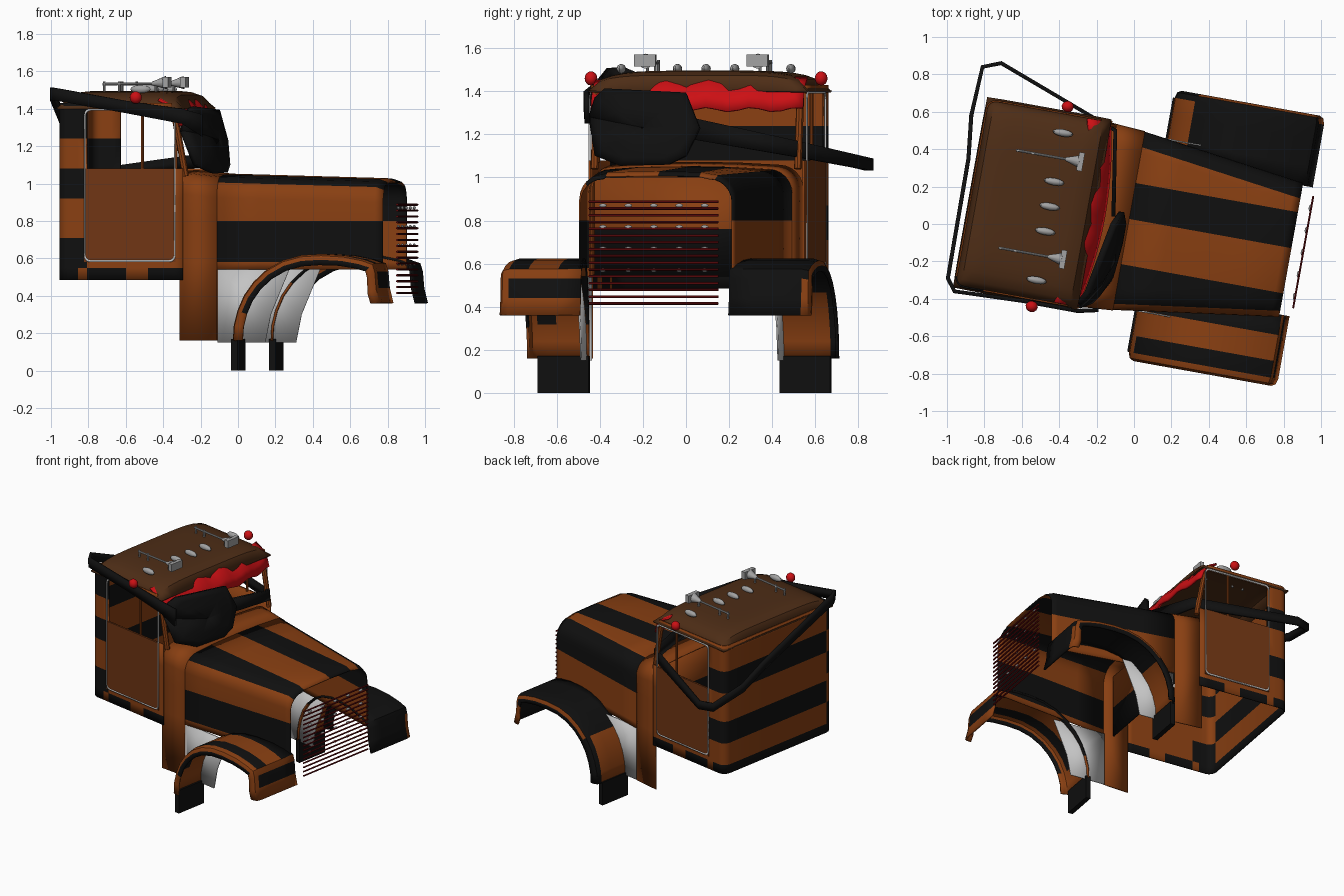
import bpy, bmesh, math
from mathutils import Matrix, Vector

if "Cube" in bpy.data.objects:
    bpy.data.objects.remove(bpy.data.objects["Cube"])

# the truck's nose points to +x, turned slightly towards the front
ROT = Matrix.Rotation(math.radians(-10.2), 4, 'Z') @ Matrix.Translation((0, 0.012, 0))
COL = {"orange": (.25, .05, .006), "black": (.005, .005, .005), "roof_brown": (.075, .026, .008),
       "door_brown": (.16, .036, .007), "bright_red": (.6, .005, .007), "dark_red": (.15, .004, .005),
       "panel_grey": (.55, .55, .55), "silver": (.36, .36, .36)}
MATS = {}
for n, c in COL.items():
    MATS[n] = bpy.data.materials.new(n)
    MATS[n].diffuse_color = (*c, 1)
NAMES = list(COL)


def finish(name, bm, rot=True, thick=0, angle=35):
    bmesh.ops.recalc_face_normals(bm, faces=bm.faces)
    if rot:
        bmesh.ops.transform(bm, matrix=ROT, verts=bm.verts)
    me = bpy.data.meshes.new(name)
    bm.to_mesh(me)
    bm.free()
    for n in NAMES:
        me.materials.append(MATS[n])
    ob = bpy.data.objects.new(name, me)
    bpy.context.collection.objects.link(ob)
    if thick:
        mod = ob.modifiers.new("thickness", 'SOLIDIFY')
        mod.thickness, mod.offset = thick, 0
    bpy.ops.object.select_all(action='DESELECT')
    ob.select_set(True)
    bpy.context.view_layer.objects.active = ob
    bpy.ops.object.shade_smooth_by_angle(angle=math.radians(angle))
    return ob


def sheet(name, rows, rule, thick=.008, rot=True):
    """Skin rows of points; rule(centre, row, column) gives a colour, or None for a hole."""
    bm = bmesh.new()
    vs = [[bm.verts.new(p) for p in r] for r in rows]
    for i in range(len(rows) - 1):
        for j in range(len(rows[0]) - 1):
            q = (vs[i][j], vs[i][j + 1], vs[i + 1][j + 1], vs[i + 1][j])
            col = rule(sum((v.co for v in q), Vector((0, 0, 0))) / 4, i, j)
            if col:
                bm.faces.new(q).material_index = NAMES.index(col)
    bmesh.ops.delete(bm, geom=[v for v in bm.verts if not v.link_faces], context='VERTS')
    return finish(name, bm, rot, thick)


def poly(name, pts, col, thick=.008):
    bm = bmesh.new()
    bm.faces.new([bm.verts.new(p) for p in pts]).material_index = NAMES.index(col)
    return finish(name, bm, True, thick)


def box(name, lo, hi, col):
    bm = bmesh.new()
    bmesh.ops.create_cube(bm, size=1)
    for v in bm.verts:
        v.co = [(a + b) / 2 + c * (b - a) for a, b, c in zip(lo, hi, v.co)]
    for f in bm.faces:
        f.material_index = NAMES.index(col)
    return finish(name, bm)


def ball(name, c, s, col):
    bm = bmesh.new()
    bmesh.ops.create_uvsphere(bm, u_segments=12, v_segments=8, radius=1,
                              matrix=Matrix.Translation(c) @ Matrix.Diagonal((*s, 1)))
    for f in bm.faces:
        f.material_index = NAMES.index(col)
    return finish(name, bm)


def rod(name, a, b, r, col, r2=None, seg=8):
    a, b = Vector(a), Vector(b)
    bm = bmesh.new()
    m = Matrix.Translation((a + b) / 2) @ (b - a).to_track_quat('Z', 'Y').to_matrix().to_4x4()
    bmesh.ops.create_cone(bm, cap_ends=True, segments=seg, radius1=r,
                          radius2=r if r2 is None else r2, depth=(b - a).length, matrix=m)
    for f in bm.faces:
        f.material_index = NAMES.index(col)
    return finish(name, bm)


# hood and cowl: arched cross-sections
def arch(u, w, h, zb):
    arc = [(w - .11 * (1 - math.cos(a)), h - .12 + .11 * math.sin(a))
           for a in (math.radians(k * 15) for k in range(7))]
    half = [(w, zb), (w, .58), (w, .8)] + arc
    right = [(u, -v, z) for v, z in half]
    left = [(u, v, z) for v, z in reversed(half)]
    return right + [(u, -.235, h), (u, .01, h + .004), (u, .205, h)] + left


def hood_rule(c, i, j):
    black = j == 1 or 6 <= j <= 9 or j == 11 or 14 <= j <= 19
    return "black" if black else "orange"


hood = [arch(-.03 + .88 * t, .48 - .12 * t, 1.045 - .025 * t - (.015 if t == 1 else 0), .54)
        for t in (0, .25, .5, .75, .95, 1)]
sheet("hood", hood, hood_rule)
sheet("cowl", [arch(-.23, .497, 1.065, .16), arch(-.03, .483, 1.045, .16)], lambda c, i, j: "orange")
sheet("firewall", [[(-.1, v, z) for v in (-.46, .46)] for z in (.54, .76, 1.0)],
      lambda c, i, j: "black" if c.z < .76 else "orange")

# cab wall with open side windows and banded paint
plan = [(u, -.505) for u in (-.21, -.27, -.4, -.52, -.62, -.73, -.78, -.835)]
plan += [(-.835 - .05 * math.sin(a), -.455 - .05 * math.cos(a)) for a in (.4, .8, 1.2, 1.57)]
plan += [(u, -v) for u, v in reversed(plan)]


def cab_rule(c, i, j):
    side = abs(c.y) > .5
    if side and -.73 < c.x < -.27 and 1.08 < c.z < 1.39:
        return None
    if side and c.x > -.27 and c.z > 1.08:
        return None
    if c.z < .55:
        return "black" if j % 3 != 2 or not side else "orange"
    bands = ((.55, .71), (.92, 1.08), (1.24, 1.45)) if c.y < -.44 else ((.71, .87), (1.08, 1.24))
    return "black" if c.x < -.72 and any(a < c.z < b for a, b in bands) else "orange"


sheet("cab_wall", [[(u, v, z) for u, v in plan]
                   for z in (.485, .55, .71, .87, .92, 1.08, 1.24, 1.39, 1.43)], cab_rule)


# domed roof
def dome(x, n):
    return max(0.0, 1 - min(1.0, abs(x)) ** n) ** .6


us = [-.89 + .67 * k / 16 for k in range(17)]
vs = [-.515 + 1.03 * k / 20 for k in range(21)]
sheet("roof", [[(u, v, 1.4 + .09 * dome(v / .515, 5) * dome((u + .555) / .335, 8))
                for v in vs] for u in us], lambda c, i, j: "roof_brown", .012)

# red visor band above the windshield
prof = [(-.285, 1.455), (-.235, 1.43), (-.185, 1.375), (-.165, 1.315)]
sheet("visor", [[(u - .06 * (v / .5) ** 2, v, z + .01 * math.sin(v * 30))
                 for v in [k * .05 for k in range(-10, 11)]] for u, z in prof],
      lambda c, i, j: "bright_red", .015)

for s, side in ((-1, "right"), (1, "left")):
    # doors with a pale outline, window bar and windshield post
    box(side + "_door", (-.745, s * .51 - .005, .58), (-.25, s * .51 + .005, 1.08), "door_brown")
    r, ring = .03, []
    for cu, cz, a0 in ((-.28, 1.37, 0), (-.715, 1.37, 90), (-.715, .61, 180), (-.28, .61, 270)):
        ring += [(cu + r * math.cos(math.radians(a0 + k)), cz + r * math.sin(math.radians(a0 + k)))
                 for k in (0, 30, 60, 90)]
    ring.append(ring[0])
    mid = (-.5, .99)
    sheet(side + "_door_outline",
          [[(mid[0] + (u - mid[0]) * k, s * .513, mid[1] + (z - mid[1]) * k) for u, z in ring] for k in (1, .975)],
          lambda c, i, j: "panel_grey", .008)
    rod(side + "_window_bar", (-.43, s * .503, 1.07), (-.43, s * .503, 1.4), .009, "orange")
    rod(side + "_windshield_post", (-.2, s * .48, 1.04), (-.27, s * .48, 1.42), .018, "orange")
    poly(side + "_lower_panel", [(u, s * .465, z) for u, z in
         ((-.03, .15), (.23, .15), (.26, .3), (.36, .54), (-.03, .54))], "panel_grey")
    box(side + "_mudflap", (.085, min(s * .45, s * .69), 0), (.12, max(s * .45, s * .69), .17), "black")

    # arched fenders with a rolled outer lip
    arc = [(.1, .16), (.105, .24), (.125, .32), (.16, .40), (.21, .47), (.28, .535), (.37, .585),
           (.47, .612), (.58, .618), (.7, .61), (.8, .59), (.86, .57), (.872, .53), (.88, .44), (.9, .36)]
    rows = []
    for u, z in arc:
        inner = .45 - .1 * min(1, (u - .1) / .75)
        d = (Vector((.5, .2)) - Vector((u, z))).normalized() * .055
        if z < .18 or z < .4 and u > .8:
            d.y = 0
        row = [(u, s * v, z) for v in (inner, .46, .53, .6, .69)]
        row += [(u + d.x * .15, s * .718, z + d.y * .15), (u + d.x * .5, s * .728, z + d.y * .5),
                (u + d.x, s * .728, z + d.y)]
        rows.append(row)

    def fender_rule(c, i, j, s=s):
        if s < 0:
            if i >= 11:
                return "black" if i == 12 and j < 4 else "orange"
            return "black" if j in (0, 3, 6) and i > 1 else "orange"
        if i < 4:
            return "orange" if j < 4 else "black"
        return "orange" if j == 5 or (i > 11 and j > 3) else "black"
    sheet(side + "_fender", rows, fender_rule, .012)

    # roof horn and red side lamp
    v = s * .265
    rod(side + "_horn_tube", (-.69, v, 1.532), (-.4, v, 1.535), .007, "silver")
    rod(side + "_horn_bell", (-.42, v, 1.535), (-.345, v, 1.54), .01, "silver", .035, 12)
    box(side + "_horn_mouth", (-.355, v - .05, 1.515), (-.325, v + .05, 1.57), "silver")
    for k, u in enumerate((-.68, -.6, -.4)):
        rod(f"{side}_horn_stand_{k}", (u, v, 1.47), (u, v, 1.545), .007, "silver")
    ball(side + "_side_lamp", (-.46, s * .543, 1.46), (.033, .03, .033), "bright_red")

# roof marker lights
for k, v in enumerate((-.4, -.135, 0, .135, .4)):
    ball(f"marker_light_{k}", (-.46, v, 1.505), (.055, .02, .022), "silver")

# grille bars and studs
for k in range(16):
    z = .415 + k * .0315
    rod(f"grille_bar_{k}", (.917, -.305, z), (.917, .305, z), .006, "dark_red", seg=6)
for k in range(20):
    ball(f"grille_stud_{k}", (.912, -.24 + .12 * (k % 5), .57 + .1 * (k // 5)), (.008, .018, .009), "silver")

# black patch over the right half of the windshield
edge = [(-.50, 1.28), (-.47, 1.37), (-.42, 1.41), (-.03, 1.39), (.04, 1.23), (-.02, 1.10),
        (-.1, 1.06), (-.33, 1.055), (-.46, 1.1)]
edge.append(edge[0])


def on_patch(v, z):
    return (-.055 - .2 * max(0, z - 1.12) - .13 * (max(0, -v - .2) / .3) ** 2, v, z)


sheet("windshield_patch", [[on_patch(-.23 + (v + .23) * k, 1.23 + (z - 1.23) * k) for v, z in edge]
                           for k in (1, .8, .5, .02)], lambda c, i, j: "black", .03)

# strap running from the patch all round the cab (unrotated frame)
strap = [(-.11, .04, 1.225, .05), (-.1, .5, 1.135, .038), (-.71, .86, 1.06, .028), (-.81, .84, 1.06, .028),
         (-.87, .58, 1.12, .028), (-.885, .35, 1.21, .03), (-.995, -.29, 1.48, .033),
         (-.96, -.36, 1.475, .033), (-.6, -.41, 1.41, .033), (-.3, -.465, 1.36, .04), (-.19, -.46, 1.31, .06)]
sheet("patch_strap", [[(x, y, z - h) for x, y, z, h in strap], [(x, y, z + h) for x, y, z, h in strap]],
      lambda c, i, j: "black", .022, rot=False)

for m in bpy.data.materials:
    if m.users and not m.is_grease_pencil:
        m.use_nodes = True
        m.node_tree.nodes["Principled BSDF"].inputs["Base Color"].default_value = m.diffuse_color
